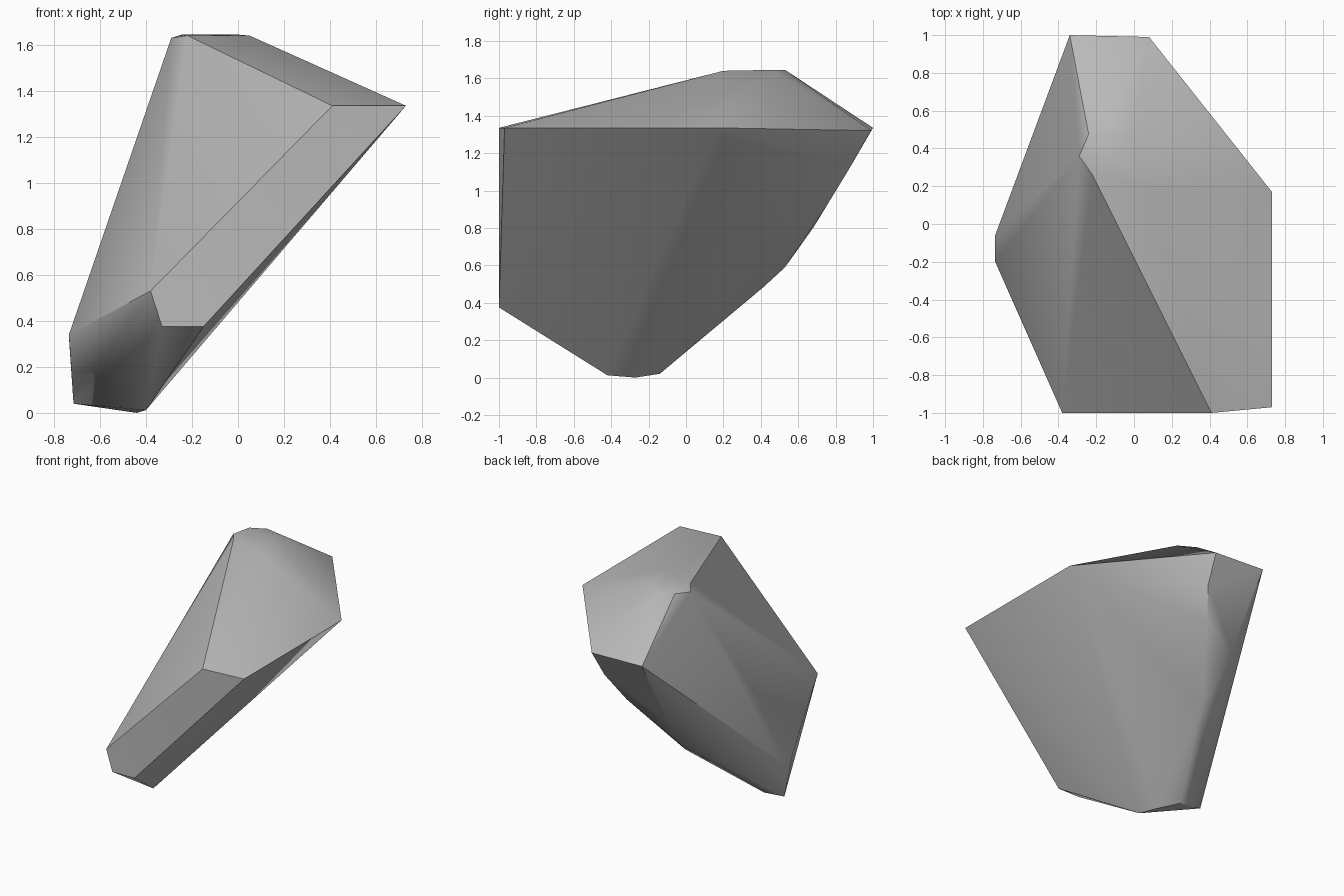
import bpy
import bmesh
import math

cube = bpy.data.objects.get("Cube")
if cube:
    bpy.data.objects.remove(cube, do_unlink=True)

# Stone colour
stone = bpy.data.materials.new("stone_grey")
stone.use_nodes = True
GREY = (0.5, 0.5, 0.5, 1)
stone.diffuse_color = GREY
stone.node_tree.nodes["Principled BSDF"].inputs["Base Color"].default_value = GREY

# Corners of the chipped boulder, grouped by side
front_cut = [(.41, -1, 1.335), (-.38, -1, .53), (-.33, -1, .375), (-.15, -1, .375)]
overhang = [(.73, -.97, 1.335), (.73, .17, 1.335)]
back_ridge = [(.08, .99, 1.32), (-.34, 1, 1.335)]
crown = [(-.29, .36, 1.63), (-.22, .26, 1.64), (-.24, .475, 1.645),
         (-.13, .53, 1.645), (-.01, .46, 1.645), (.05, .2, 1.64)]
right_edge = [(-.735, -.2, .34), (-.735, -.06, .33)]
foot = [(-.715, -.13, .04), (-.54, -.14, .02), (-.44, -.27, 0), (-.4, -.42, .012)]
back_belly = [(.055, .875, 1.12), (-.04, .75, .915), (-.32, .68, .8),
              (-.3, .53, .59), (-.28, .41, .48)]

# Wrap the corners into one solid
bm = bmesh.new()
for group in (front_cut, overhang, back_ridge, crown, right_edge, foot, back_belly):
    for corner in group:
        bm.verts.new(corner)
hull = bmesh.ops.convex_hull(bm, input=bm.verts)
spare = {g for g in hull["geom_interior"] + hull["geom_unused"]
         if isinstance(g, bmesh.types.BMVert)}
bmesh.ops.delete(bm, geom=list(spare), context='VERTS')
bmesh.ops.recalc_face_normals(bm, faces=bm.faces)

mesh = bpy.data.meshes.new("boulder")
bm.to_mesh(mesh)
bm.free()
mesh.materials.append(stone)
boulder = bpy.data.objects.new("boulder", mesh)
bpy.context.collection.objects.link(boulder)

# Soft facets with crisp main edges
bpy.ops.object.select_all(action='DESELECT')
boulder.select_set(True)
bpy.context.view_layer.objects.active = boulder
bpy.ops.object.shade_smooth_by_angle(angle=math.radians(32))
